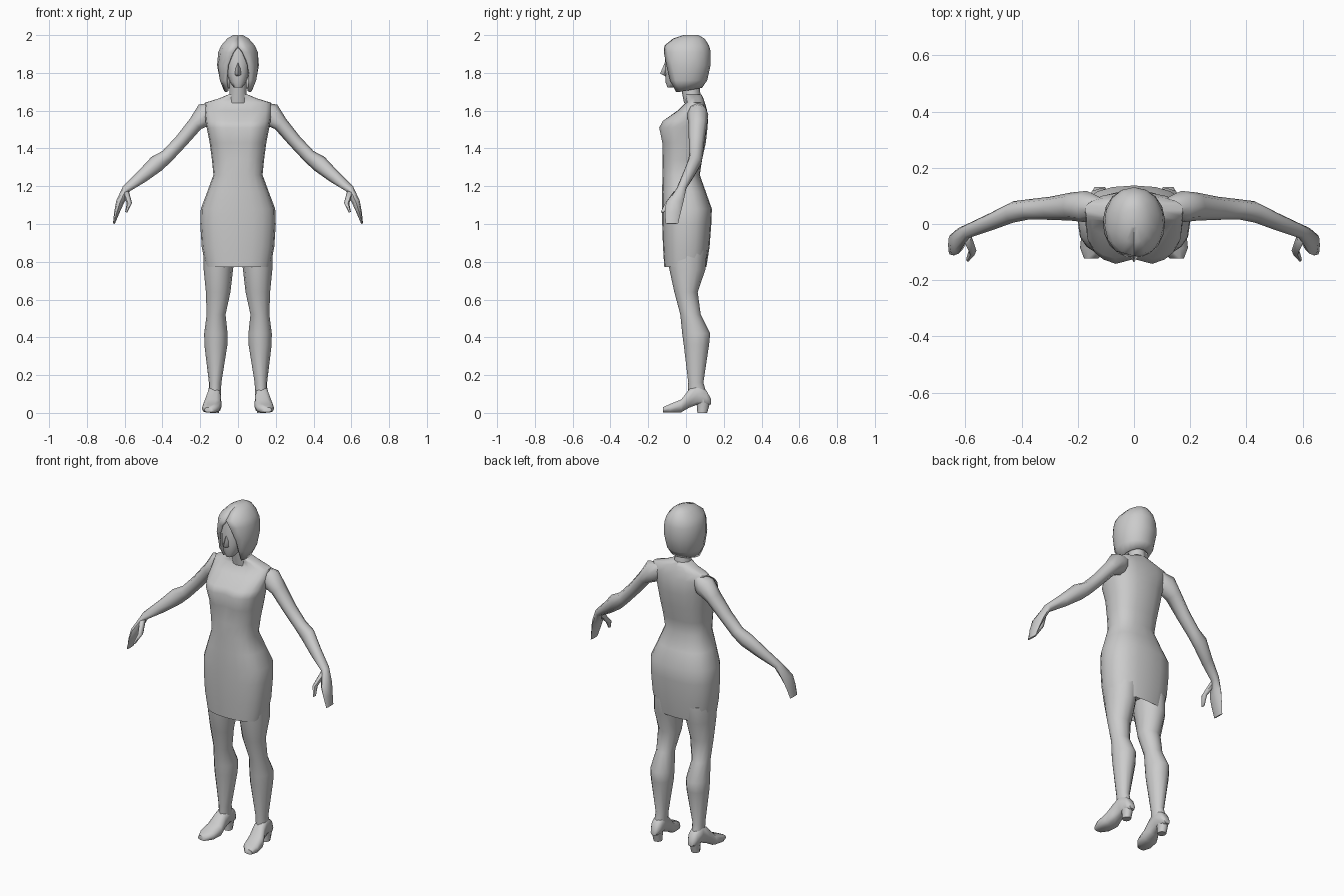
import bpy, bmesh, math
from mathutils import Vector


def spow(v, e):
    return math.copysign(abs(v) ** e, v)


def flat_ring(z, hw, y0, y1, cx=0, n=12, p=2.0, gap=0):
    # Horizontal rounded ring; gap (degrees each side) leaves the front open
    pts, cy, hy = [], (y0 + y1) / 2, (y1 - y0) / 2
    g = math.radians(gap)
    for i in range(n):
        a = -math.pi / 2 + (g + (2 * math.pi - 2 * g) * i / (n - 1) if gap else 2 * math.pi * i / n)
        pts.append(Vector((cx + hw * spow(math.cos(a), 2 / p), cy + hy * spow(math.sin(a), 2 / p), z)))
    return pts


def limb_rings(path, n=8):
    # path entries: centre x, y, z, half thickness in the xz plane, half depth in y
    rings = []
    for i, (x, y, z, h, d) in enumerate(path):
        a, b = path[max(i - 1, 0)], path[min(i + 1, len(path) - 1)]
        t = Vector((b[0] - a[0], 0, b[2] - a[2])).normalized()
        u = Vector((-t.z, 0, t.x))
        rings.append([Vector((x, y, z)) + u * h * math.cos(k * 2 * math.pi / n)
                      + Vector((0, d * math.sin(k * 2 * math.pi / n), 0)) for k in range(n)])
    return rings


def loft(name, rings, mirror=False, closed=True, caps=True, angle=60):
    bm = bmesh.new()
    vs = [[bm.verts.new(p) for p in r] for r in rings]
    n = len(rings[0])
    for a, b in zip(vs, vs[1:]):
        for i in range(n if closed else n - 1):
            j = (i + 1) % n
            bm.faces.new((a[i], a[j], b[j], b[i]))
    if caps:
        bm.faces.new(vs[0])
        bm.faces.new(vs[-1])
    bmesh.ops.recalc_face_normals(bm, faces=bm.faces)
    me = bpy.data.meshes.new(name)
    bm.to_mesh(me)
    bm.free()
    ob = bpy.data.objects.new(name, me)
    bpy.context.collection.objects.link(ob)
    bpy.ops.object.select_all(action='DESELECT')
    ob.select_set(True)
    bpy.context.view_layer.objects.active = ob
    bpy.ops.object.shade_smooth_by_angle(angle=math.radians(angle))
    if mirror:
        # Mirror goes through mesh data so both sides share one object
        m = ob.modifiers.new("mirror", 'MIRROR')
        m.use_axis[0] = True
    return ob


# Dress and torso, from recessed hem to neckline
body = [(0.83, .155, -.08, .085), (0.772, .172, -.115, .108), (0.88, .192, -.122, .125),
        (1.00, .200, -.126, .134), (1.08, .197, -.127, .137), (1.17, .163, -.127, .105),
        (1.26, .130, -.124, .073), (1.34, .138, -.125, .085), (1.43, .150, -.130, .105),
        (1.51, .166, -.147, .114), (1.545, .172, -.128, .116), (1.60, .176, -.045, .112),
        (1.642, .175, -.002, .100), (1.665, .100, .000, .092), (1.685, .052, -.008, .082)]
rings = [flat_ring(z, w, a, b, n=20, p=2.5) for z, w, a, b in body]
for r in rings[8:11]:
    for v in r:
        if abs(v.x) < .02 and v.y < 0:
            v.y += .022
loft("dress_torso", rings)

# Neck
loft("neck", [flat_ring(z, w, a, b, n=10) for z, w, a, b in
              [(1.64, .056, -.01, .085), (1.70, .046, -.022, .075), (1.78, .046, -.035, .07)]])

# Face and nose
loft("face", [flat_ring(z, w, a, b, n=12, p=2.2) for z, w, a, b in
              [(1.722, .022, -.098, -.04), (1.75, .043, -.108, .0), (1.80, .062, -.111, .05),
               (1.87, .070, -.112, .08), (1.94, .060, -.100, .08)]])
loft("nose", [flat_ring(z, w, a, -.09, n=4) for z, w, a in
              [(1.782, .012, -.110), (1.797, .017, -.137), (1.855, .007, -.112)]])

# Bob hair, open around the face
hair = [(1.700, .074, -.085, .085, 52), (1.76, .097, -.112, .112, 42), (1.84, .111, -.120, .130, 30),
        (1.91, .105, -.121, .131, 14), (1.945, .091, -.114, .122, .5), (1.982, .058, -.068, .098, .5),
        (2.000, .026, -.015, .065, .5)]
rings = [flat_ring(z, w, a, b, n=15, p=2.1, gap=g) for z, w, a, b, g in hair]
for v in rings[0]:
    v.z += .018 * max(0, v.y + .03) / .1
hair_ob = loft("hair", rings, closed=False, caps=False)
bm = bmesh.new()
bm.from_mesh(hair_ob.data)
crown = [v for v in bm.verts if v.co.z > 1.999]
bm.verts.ensure_lookup_table()
bm.faces.new(crown).smooth = True
bmesh.ops.recalc_face_normals(bm, faces=bm.faces)
bm.to_mesh(hair_ob.data)
bm.free()
s = hair_ob.modifiers.new("thickness", 'SOLIDIFY')
s.thickness, s.offset = .012, -1

# Arms with hands, then thumbs
loft("arms", limb_rings([
    (.12, .060, 1.615, .035, .035), (.168, .062, 1.582, .064, .056), (.225, .062, 1.530, .040, .050),
    (.30, .056, 1.440, .036, .041), (.375, .052, 1.360, .036, .036), (.43, .043, 1.320, .045, .038),
    (.51, .008, 1.250, .034, .032), (.592, -.025, 1.186, .022, .026), (.625, -.060, 1.115, .021, .046),
    (.642, -.070, 1.060, .014, .042), (.657, -.075, 1.002, .005, .033)]), mirror=True)
loft("thumbs", limb_rings([
    (.595, -.045, 1.170, .018, .022), (.575, -.095, 1.110, .014, .018),
    (.592, -.125, 1.062, .006, .010)], n=6), mirror=True)

# Legs
loft("legs", [flat_ring(z, w, a, b, cx=c, n=12) for z, c, w, a, b in
              [(.86, .098, .084, -.100, .110), (.76, .104, .078, -.088, .103), (.64, .105, .065, -.062, .062),
               (.52, .116, .050, -.030, .078), (.42, .117, .062, -.020, .128), (.36, .117, .061, -.012, .122),
               (.16, .121, .033, .012, .092), (.09, .123, .032, .010, .112)]], mirror=True)


def foot_ring(y, z0, z1, cx, hw, n=10):
    # Upright ring with a flattened sole
    cz, h = (z0 + z1) / 2, (z1 - z0) / 2
    return [Vector((cx + hw * spow(math.cos(a), .75), y, cz + h * spow(math.sin(a), .7)))
            for a in (2 * math.pi * i / n for i in range(n))]


# Shoes and their heels
loft("shoes", [foot_ring(*r) for r in
               [(-.122, .003, .030, .152, .026), (-.085, 0, .048, .144, .048), (-.025, .002, .072, .136, .050),
                (.015, .025, .125, .128, .038), (.06, .042, .155, .124, .034), (.108, .040, .120, .122, .032),
                (.132, .045, .075, .122, .018)]], mirror=True)
loft("shoe_heels", [flat_ring(z, w, a, b, cx=.124, n=8) for z, w, a, b in
                    [(0, .024, .060, .112), (.035, .026, .058, .122), (.07, .030, .050, .132)]], mirror=True)
